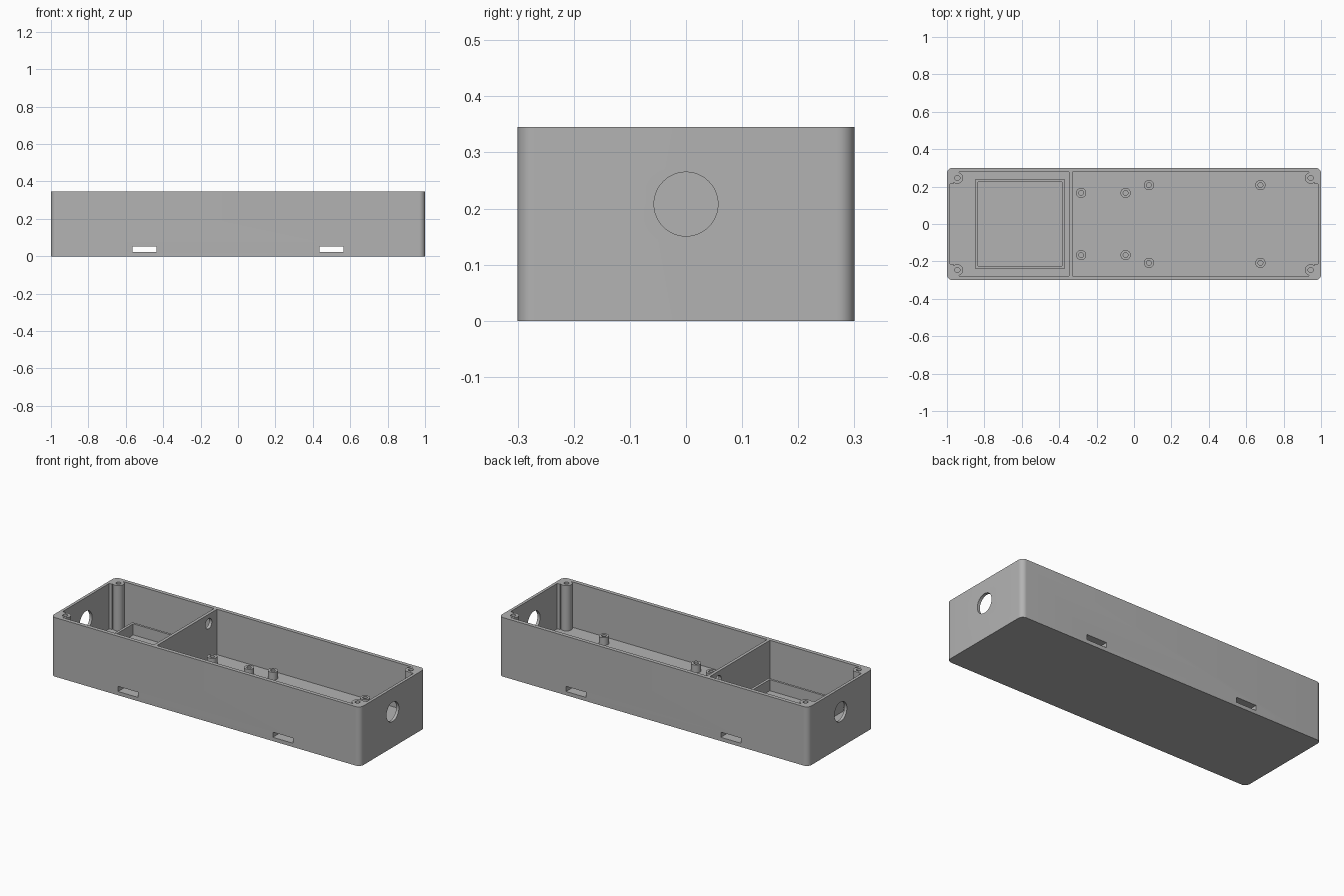
import bpy, bmesh, math
from mathutils import Matrix

cube = bpy.data.objects.get("Cube")
if cube:
    bpy.data.objects.remove(cube, do_unlink=True)

HEIGHT, FLOOR = 0.345, 0.08
IN_X, IN_Y = 0.983, 0.277

grey = bpy.data.materials.new("plain grey")
grey.use_nodes = True
grey.diffuse_color = (0.45, 0.45, 0.45, 1)
grey.node_tree.nodes["Principled BSDF"].inputs["Base Color"].default_value = (0.45, 0.45, 0.45, 1)


def make(name, bm):
    mesh = bpy.data.meshes.new(name)
    bm.to_mesh(mesh)
    bm.free()
    mesh.materials.append(grey)
    obj = bpy.data.objects.new(name, mesh)
    bpy.context.collection.objects.link(obj)
    return obj


def box(name, x, y, z, round_corners=0):
    """Box from (min, max) ranges, with optional rounded upright edges."""
    bm = bmesh.new()
    bmesh.ops.create_cube(bm, size=1)
    for v in bm.verts:
        v.co = [r[0] if c < 0 else r[1] for c, r in zip(v.co, (x, y, z))]
    if round_corners:
        upright = [e for e in bm.edges if abs(e.verts[0].co.z - e.verts[1].co.z) > 0.01]
        bmesh.ops.bevel(bm, geom=upright, offset=round_corners, segments=10,
                        profile=0.5, affect='EDGES')
    return make(name, bm)


def rod(name, centre, radius, length, axis='Z'):
    bm = bmesh.new()
    bmesh.ops.create_cone(bm, cap_ends=True, segments=48, radius1=radius,
                          radius2=radius, depth=length)
    turn = Matrix.Rotation(math.pi / 2, 4, 'Y') if axis == 'X' else Matrix()
    bm.transform(Matrix.Translation(centre) @ turn)
    return make(name, bm)


def cut(target, cutters):
    """Subtract each cutter, bake the result and drop the cutters."""
    for c in cutters:
        c.hide_render = True
        mod = target.modifiers.new("cut", 'BOOLEAN')
        mod.operation, mod.solver, mod.object = 'DIFFERENCE', 'EXACT', c
    bpy.context.view_layer.update()
    graph = bpy.context.evaluated_depsgraph_get()
    baked = bpy.data.meshes.new_from_object(target.evaluated_get(graph))
    target.modifiers.clear()
    target.data = baked
    for c in cutters:
        bpy.data.objects.remove(c, do_unlink=True)


def span(a, b):
    return (min(a, b), max(a, b))


# Cavities either side of the divider, leaving screw posts in the outer corners
cavities = []
for side, inner in ((-1, -0.348), (1, -0.33)):
    cavity = box("cavity", span(side * IN_X, inner), (-IN_Y, IN_Y), (FLOOR, HEIGHT + 0.1))
    for sy in (-1, 1):
        tall = (0, 1)
        cut(cavity, [
            rod("post", (side * 0.945, sy * 0.246, 0.5), 0.031, 1),
            box("post_fill", span(side * 0.936, side * 1.1), span(sy * 0.246, sy * 0.4), tall),
            box("post_fill", span(side * 0.965, side * 1.1), span(sy * 0.215, sy * 0.4), tall)])
    cavities.append(cavity)

# Case with rounded corners
case = box("case", (-1, 1), (-0.3, 0.3), (0, HEIGHT), 0.03)
cut(case, cavities)

# Cable holes in both ends and the divider, strap slots through the floor
holes = [rod("end_hole", (sx, 0, 0.208), 0.057, 0.2, 'X') for sx in (-1, 1)]
holes.append(rod("divider_hole", (-0.339, 0.2, 0.29), 0.03, 0.1, 'X'))
holes += [box("strap_slot", (x - 0.065, x + 0.065), (-0.5, 0.5), (0.022, 0.052))
          for x in (-0.5, 0.5)]
holes += [rod("screw_hole", (sx * 0.945, sy * 0.246, HEIGHT), 0.014, 0.4)
          for sx in (-1, 1) for sy in (-1, 1)]
cut(case, holes)

# Raised frame in the small compartment
frame = box("tray_frame", (-0.85, -0.368), (-0.238, 0.238), (FLOOR, 0.145))
cut(frame, [box("tray_opening", (-0.835, -0.384), (-0.225, 0.225), (0, 1))])

# Board standoffs in the large compartment
parts = [case, frame]
for x, y in ((-0.283, 0.166), (-0.045, 0.166), (0.08, 0.208), (0.676, 0.208)):
    for sy in (-1, 1):
        standoff = rod("standoff", (x, sy * y, 0.102), 0.027, 0.046)
        cut(standoff, [rod("standoff_hole", (x, sy * y, 0.1), 0.013, 0.2)])
        parts.append(standoff)

bpy.ops.object.select_all(action='DESELECT')
for p in parts:
    p.select_set(True)
bpy.context.view_layer.objects.active = case
bpy.ops.object.shade_smooth_by_angle(angle=math.radians(30))
